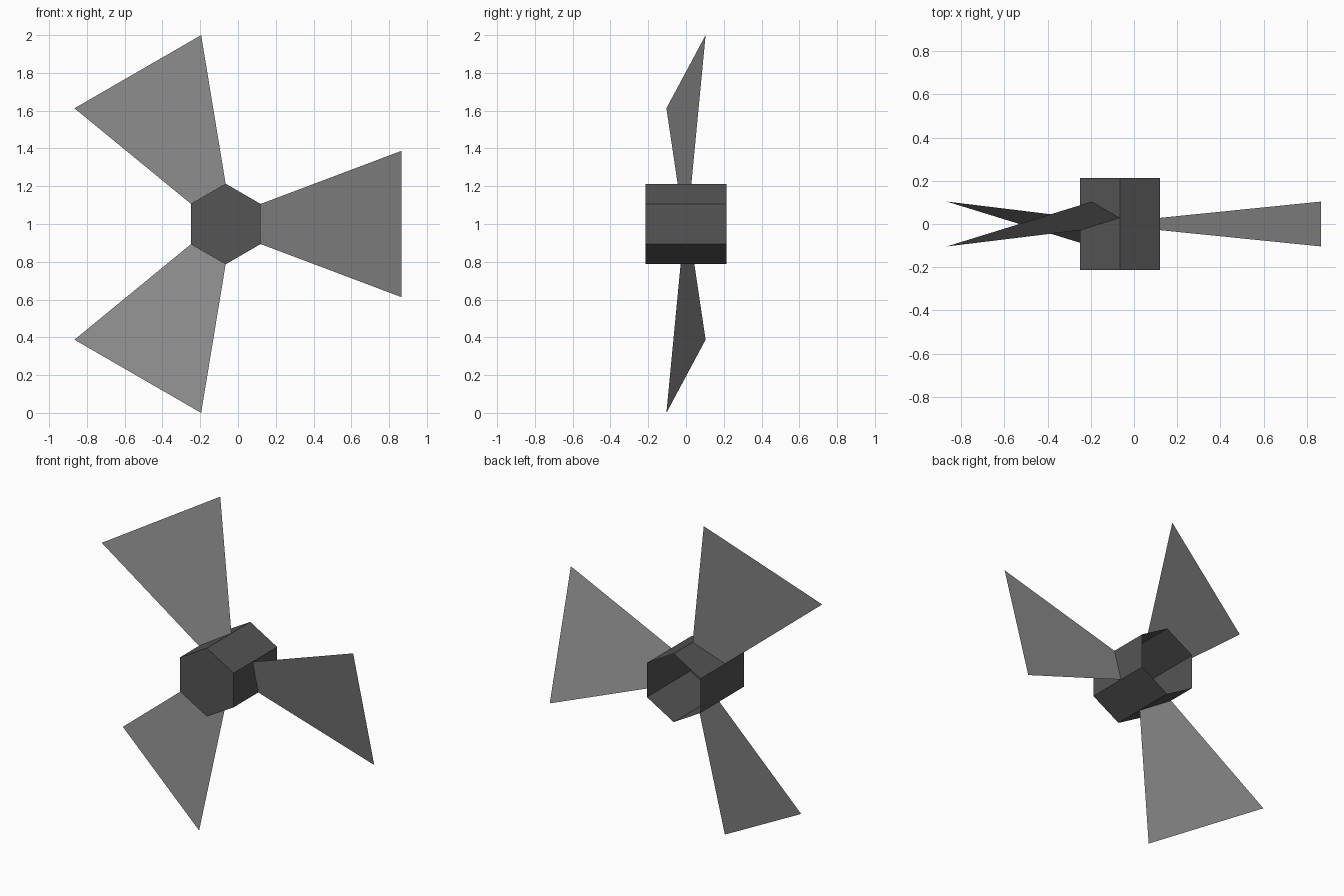
import bpy, bmesh, math
from mathutils import Matrix, Vector

if "Cube" in bpy.data.objects:
    bpy.data.objects.remove(bpy.data.objects["Cube"])

CENTRE = Matrix.Translation((-0.065, 0, 1.0))
HUB_R, HUB_HALF = 0.213, 0.214
ROOT, TIP = 0.185, 0.931          # blade start and end, measured from the axis
ROOT_HALF, TIP_HALF = 0.110, 0.401
PITCH = math.radians(15)


def material(name, value):
    mat = bpy.data.materials.new(name)
    mat.diffuse_color = (value, value, value, 1)
    mat.use_nodes = True
    mat.node_tree.nodes["Principled BSDF"].inputs["Base Color"].default_value = mat.diffuse_color
    return mat


def add_object(name, bm, mat):
    mesh = bpy.data.meshes.new(name)
    bm.to_mesh(mesh)
    bm.free()
    mesh.materials.append(mat)
    obj = bpy.data.objects.new(name, mesh)
    bpy.context.collection.objects.link(obj)
    return obj


hub_grey = material("dark grey", 0.09)
blade_grey = material("mid grey", 0.27)

# Hub: hexagonal cup, closed at the front and open at the back
bm = bmesh.new()
ring = [(HUB_R * math.sin(i * math.pi / 3), HUB_R * math.cos(i * math.pi / 3))
        for i in range(6)]
front = [bm.verts.new((x, -HUB_HALF, z)) for x, z in ring]
back = [bm.verts.new((x, HUB_HALF, z)) for x, z in ring]
bm.faces.new(front)
for i in range(6):
    j = (i + 1) % 6
    bm.faces.new((front[i], back[i], back[j], front[j]))
bmesh.ops.recalc_face_normals(bm, faces=bm.faces)
if next(f for f in bm.faces if len(f.verts) == 6).normal.y > 0:
    bmesh.ops.reverse_faces(bm, faces=bm.faces)
bm.transform(CENTRE)
add_object("hub", bm, hub_grey)

# Blades: flat flared sheets, pitched about their own length
for k in range(3):
    bm = bmesh.new()
    outline = [(ROOT, -ROOT_HALF), (TIP, -TIP_HALF), (TIP, TIP_HALF), (ROOT, ROOT_HALF)]
    bm.faces.new([bm.verts.new(Vector((x, -w * math.sin(PITCH), w * math.cos(PITCH))))
                  for x, w in outline])
    bm.transform(CENTRE @ Matrix.Rotation(k * math.tau / 3, 4, 'Y'))
    add_object(f"blade_{k + 1}", bm, blade_grey)
